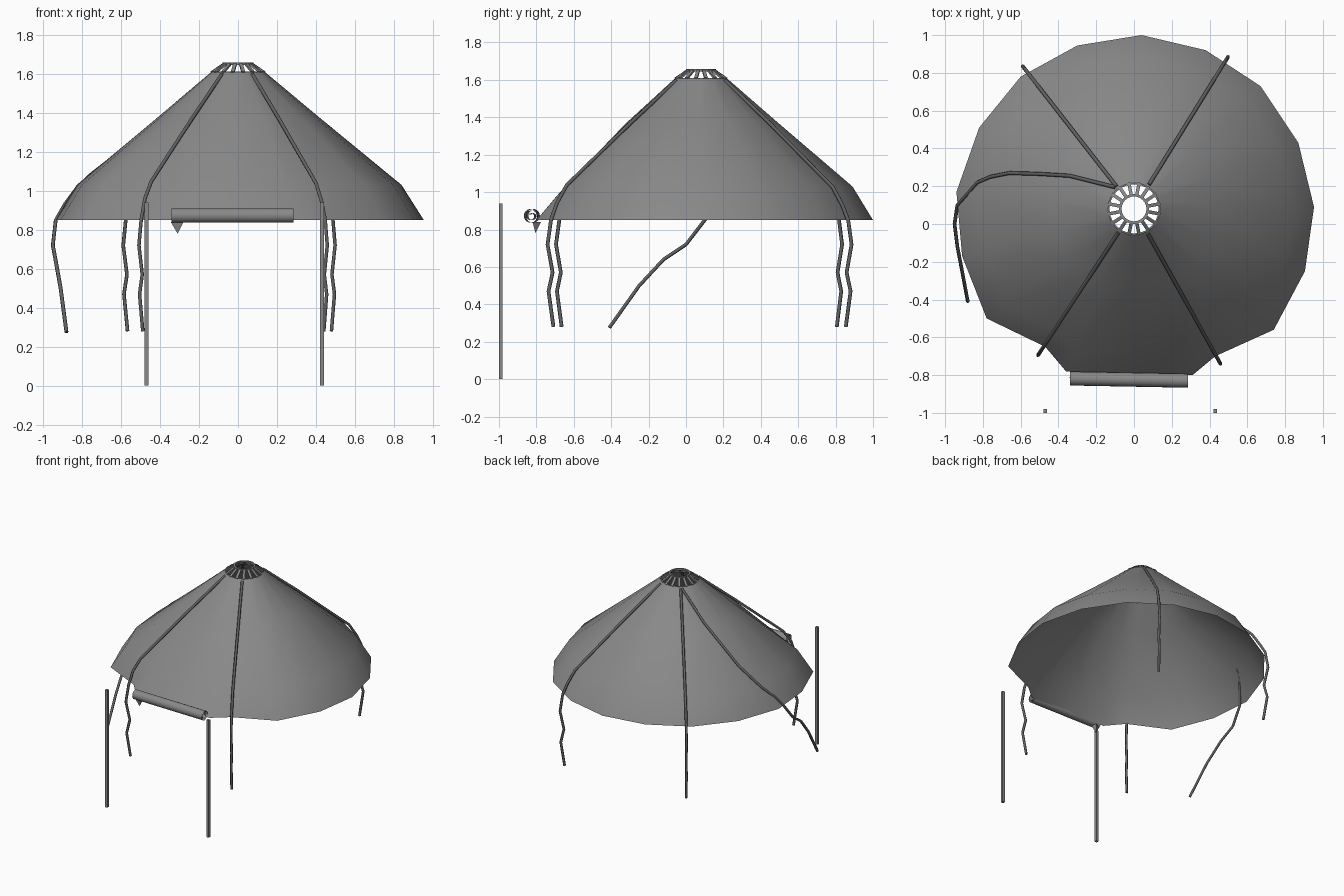
import bpy, math
from math import sin, cos, pi, radians, hypot, atan2

if "Cube" in bpy.data.objects:
    bpy.data.objects.remove(bpy.data.objects["Cube"])

CY = 0.08  # roof centre in y


def grey(name, v):
    m = bpy.data.materials.new(name)
    m.diffuse_color = (v, v, v, 1)
    m.use_nodes = True
    m.node_tree.nodes["Principled BSDF"].inputs["Base Color"].default_value = m.diffuse_color
    return m


canvas, dark = grey("canvas", 0.25), grey("dark_rope", 0.12)


def make(name, verts, faces, smooth=True, angle=40):
    me = bpy.data.meshes.new(name)
    me.from_pydata(verts, [], faces)
    me.materials.append(canvas)
    ob = bpy.data.objects.new(name, me)
    bpy.context.collection.objects.link(ob)
    bpy.ops.object.select_all(action='DESELECT')
    ob.select_set(True)
    bpy.context.view_layer.objects.active = ob
    if smooth:
        bpy.ops.object.shade_smooth_by_angle(angle=radians(angle))
    return ob


def lathe(name, profile, n):
    verts = [(r * cos(2 * pi * i / n), CY + r * sin(2 * pi * i / n), z)
             for r, z in profile for i in range(n)]
    m = len(profile)
    faces = [(j * n + i, j * n + (i + 1) % n, (j + 1) % m * n + (i + 1) % n, (j + 1) % m * n + i)
             for j in range(m) for i in range(n)]
    return make(name, verts, faces)


def box(name, loc, size, rot=(0, 0, 0)):
    bpy.ops.mesh.primitive_cube_add(size=1, location=loc, rotation=rot)
    ob = bpy.context.object
    ob.name, ob.scale = name, size
    ob.data.materials.append(canvas)


def rope(name, pts, r=0.01):
    cu = bpy.data.curves.new(name, 'CURVE')
    cu.dimensions = '3D'
    cu.bevel_depth, cu.bevel_resolution, cu.use_fill_caps = r, 1, True
    cu.materials.append(dark)
    sp = cu.splines.new('POLY')
    sp.points.add(len(pts) - 1)
    for p, co in zip(sp.points, pts):
        p.co = (*co, 1)
    ob = bpy.data.objects.new(name, cu)
    bpy.context.collection.objects.link(ob)


# roof canopy: rim outline with a flattened doorway side at the front
rim = [(0.04, 1.0), (0.38, 0.92), (0.67, 0.73), (0.87, 0.43), (0.953, 0.09), (0.905, -0.25),
       (0.74, -0.56), (0.43, -0.70), (0.31, -0.80), (-0.02, -0.80), (-0.36, -0.78), (-0.47, -0.65),
       (-0.78, -0.50), (-0.91, -0.17), (-0.94, 0.17), (-0.82, 0.51), (-0.60, 0.78), (-0.30, 0.945)]
n = len(rim)
levels = [(0, 1.61), (0.36, 1.365), (0.86, 1.03), (1, 0.85)]
verts = []
for k, z in levels:
    for x, y in rim:
        R, a = hypot(x, y - CY), atan2(y - CY, x)
        door = y < -0.72 and k == 0.86
        r = 0.137 + (R - 0.137) * (0.83 if door else k)
        verts.append((r * cos(a), CY + r * sin(a), 1.0 if door else z))
faces = [(j * n + i, j * n + (i + 1) % n, (j + 1) * n + (i + 1) % n, (j + 1) * n + i)
         for j in range(3) for i in range(n)]
make("roof_canopy", verts, faces, angle=60)

# crown: upper ring, base ring and slanted spokes
lathe("crown_top_ring", [(0.066, 1.645), (0.08, 1.645), (0.08, 1.658), (0.066, 1.658)], 24)
lathe("crown_base_ring", [(0.130, 1.600), (0.138, 1.600), (0.138, 1.611), (0.130, 1.611)], 24)
for i in range(16):
    a = 2 * pi * (i + 0.5) / 16
    box("crown_spoke", (0.106 * cos(a), CY + 0.106 * sin(a), 1.630),
        (0.08, 0.018, 0.01), (0, atan2(0.042, 0.062), a))

# ropes lying over the roof and hanging below the rim
prof = [(0.13, 1.615), (0.43, 1.37), (0.82, 1.04), (0.94, 0.85)]


def roof_z(r):
    for (r0, z0), (r1, z1) in zip(prof, prof[1:]):
        if r <= r1:
            return z0 + (z1 - z0) * (r - r0) / (r1 - r0)
    return 0.85


for name, ex, ey in [("back_left_rope", -0.585, 0.83), ("back_right_rope", 0.495, 0.88),
                     ("front_left_rope", -0.505, -0.69), ("front_right_rope", 0.455, -0.735)]:
    R, a = hypot(ex, ey - CY), atan2(ey - CY, ex)
    path = [(r, roof_z(r)) for r in (0.15, 0.43, R * 0.88, R * 0.945)]
    path += [(R - 0.015, 0.85), (R + 0.006, 0.72), (R - 0.025, 0.57), (R, 0.47), (R - 0.03, 0.28)]
    rope(name, [(r * cos(a), CY + r * sin(a), z) for r, z in path])

side = [(-0.10, 0.195), (-0.34, 0.255), (-0.5, 0.265), (-0.66, 0.27), (-0.76, 0.25), (-0.83, 0.22), (-0.89, 0.15)]
rope("side_rope", [(x, y, roof_z(hypot(x, y - CY)) + 0.004) for x, y in side] +
     [(-0.935, 0.10, 0.85), (-0.95, 0.0, 0.72), (-0.935, -0.12, 0.64),
      (-0.91, -0.25, 0.5), (-0.88, -0.41, 0.275)])

# rolled-up door flap: spiral section swept along x
spiral = []
for i in range(41):
    t = i / 40
    a, r = -0.7 + 5 * pi * t, 0.037 - 0.025 * max(0, t - 0.35) / 0.65
    spiral.append((r * cos(a), r * sin(a)))
m = len(spiral)
verts = [(x, yc + u, 0.873 + v) for x, yc in ((-0.34, -0.818), (0.285, -0.83)) for u, v in spiral]
make("rolled_door_flap", verts, [(i, i + 1, m + i + 1, m + i) for i in range(m - 1)])

# loose corner hanging from the roll
make("flap_corner", [(-0.345, -0.815, 0.84), (-0.28, -0.82, 0.84), (-0.29, -0.775, 0.84), (-0.31, -0.805, 0.78)],
     [(0, 3, 1), (1, 3, 2), (2, 3, 0), (0, 1, 2)], False)

# door poles
for name, x in (("left_pole", -0.47), ("right_pole", 0.43)):
    box(name, (x, -0.99, 0.47), (0.02, 0.02, 0.94))
